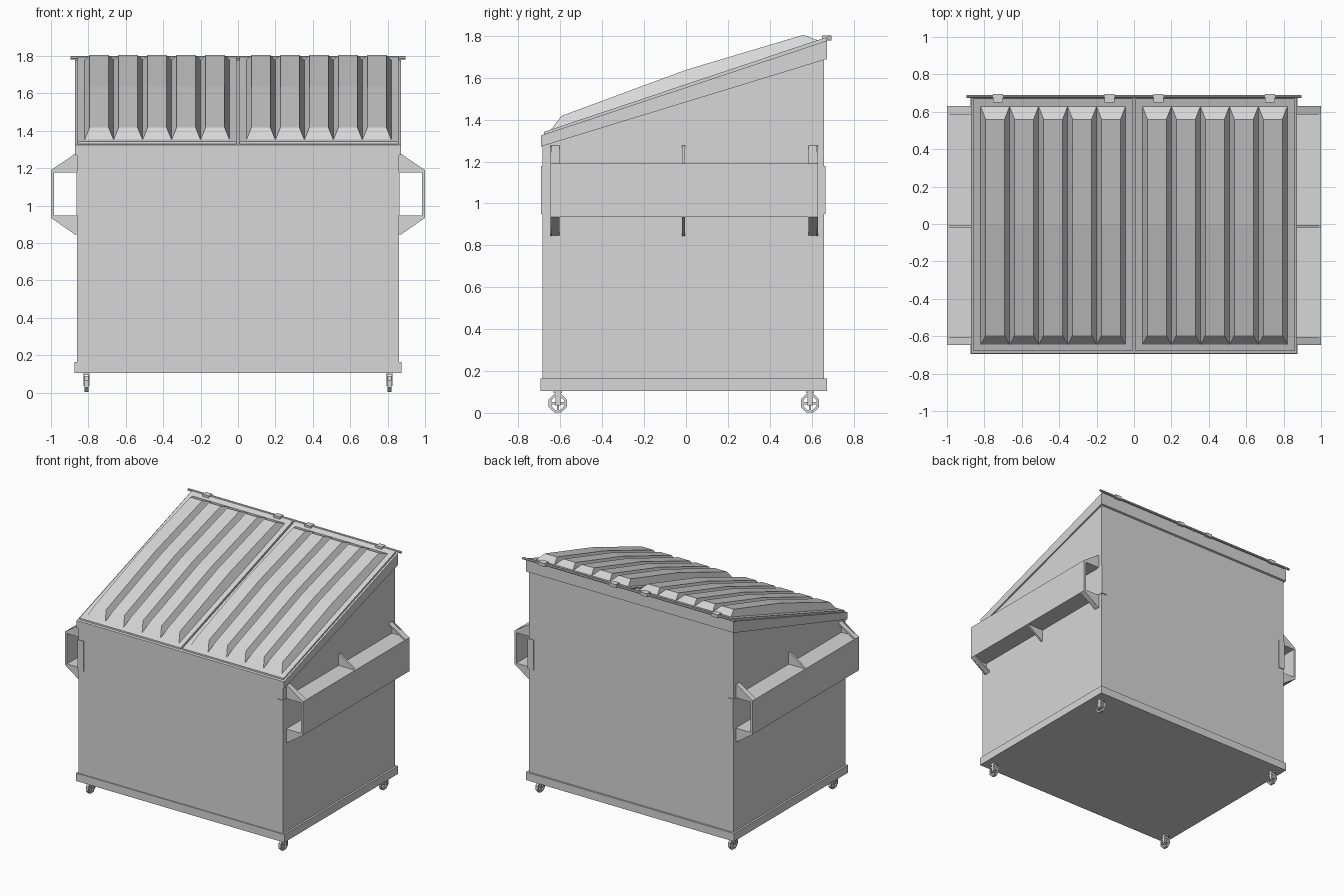
import bpy, bmesh, math

if "Cube" in bpy.data.objects:
    bpy.data.objects.remove(bpy.data.objects["Cube"])

grey = bpy.data.materials.new("light grey steel")
grey.diffuse_color = (0.68, 0.68, 0.68, 1)
grey.use_nodes = True
grey.node_tree.nodes["Principled BSDF"].inputs["Base Color"].default_value = grey.diffuse_color


def make(name, verts, faces):
    me = bpy.data.meshes.new(name)
    bm = bmesh.new()
    vs = [bm.verts.new(v) for v in verts]
    for f in faces:
        bm.faces.new([vs[i] for i in f])
    bmesh.ops.recalc_face_normals(bm, faces=bm.faces[:])
    bm.to_mesh(me)
    bm.free()
    me.materials.append(grey)
    ob = bpy.data.objects.new(name, me)
    bpy.context.collection.objects.link(ob)
    return ob


def prism(name, pts, axis, a, b):
    """Extrude a profile: axis 'x' takes (y, z) points, axis 'y' takes (x, z)."""
    n = len(pts)
    place = (lambda t, p: (t, p[0], p[1])) if axis == 'x' else (lambda t, p: (p[0], t, p[1]))
    verts = [place(t, p) for t in (a, b) for p in pts]
    faces = [list(range(n)), list(range(n, 2 * n))]
    faces += [[i, (i + 1) % n, n + (i + 1) % n, n + i] for i in range(n)]
    return make(name, verts, faces)


def box(name, x, y, z):
    x = sorted(x)
    return prism(name, [(y[0], z[0]), (y[1], z[0]), (y[1], z[1]), (y[0], z[1])], 'x', *x)


def ring(name, x0, x1, cy, cz, r_out, r_in, n):
    verts = []
    for i in range(n):
        a = 2 * math.pi * (i + 0.5) / n
        for x, r in ((x0, r_out), (x1, r_out), (x1, r_in), (x0, r_in)):
            verts.append((x, cy + r * math.cos(a), cz + r * math.sin(a)))
    faces = []
    for i in range(n):
        j = (i + 1) % n
        for k in range(4):
            m = (k + 1) % 4
            faces.append([4 * i + k, 4 * i + m, 4 * j + m, 4 * j + k])
    return make(name, verts, faces)


def lid_z(y):
    return 1.342 + 0.335 * (y + 0.678)


# Bin body, base band and sloping rim
prism("body", [(-0.686, 0.12), (0.66, 0.12), (0.66, 1.72), (-0.686, 1.29)], 'x', -0.86, 0.86)
box("base_band", (-0.875, 0.875), (-0.694, 0.674), (0.105, 0.165))
prism("top_rim", [(-0.692, 1.272), (0.674, 1.69), (0.674, 1.778), (-0.692, 1.325)],
      'x', -0.872, 0.872)

# Two lids with five raised ridges each
for s, side in ((-1, "left"), (1, "right")):
    prism(side + "_lid", [(-0.678, 1.322), (0.67, 1.77), (0.67, lid_z(0.67)), (-0.678, 1.342)],
          'x', s * 0.007, s * 0.858)
    for i in range(5):
        x0 = 0.045 + 0.155 * i
        x1 = x0 + 0.155
        if s < 0:
            x0, x1 = -x1, -x0
        verts = []
        for yb, yt, zt in ((-0.645, -0.595, 1.418), (0.0, 0.0, 1.638), (0.63, 0.56, 1.805)):
            zb = lid_z(yb) - 0.001
            verts += [(x0, yb, zb), (x0 + 0.027, yt, zt), (x1 - 0.027, yt, zt), (x1, yb, zb)]
        faces = [[0, 1, 2, 3], [8, 9, 10, 11]]
        for k in (0, 4):
            faces += [[k + j, k + (j + 1) % 4, k + 4 + (j + 1) % 4, k + 4 + j] for j in range(4)]
        make(side + "_lid_ridge", verts, faces)

# Hinge rod and lid hinges
rod = [(0.682 + 0.009 * math.cos(math.pi * i / 4), 1.79 + 0.009 * math.sin(math.pi * i / 4))
       for i in range(8)]
prism("hinge_rod", rod, 'x', -0.895, 0.895)
for x in (-0.728, -0.13, 0.13, 0.728):
    box("lid_hinge", (x - 0.027, x + 0.027), (0.65, 0.695), (1.778, 1.803))

# Fork pockets with gussets on both sides
for s, side in ((-1, "left"), (1, "right")):
    y0, y1 = -0.648, 0.63
    box(side + "_pocket_outer_plate", (s * 0.985, s * 1.0), (y0, y1), (0.935, 1.19))
    box(side + "_pocket_top_plate", (s * 0.855, s * 0.99), (y0, y1), (1.178, 1.19))
    box(side + "_pocket_bottom_plate", (s * 0.855, s * 0.99), (y0, y1), (0.935, 0.947))
    for zp, zw, d in ((1.19, 1.278, -1), (0.935, 0.845, 1)):
        tri = [(s * 0.858, zp), (s * 1.0, zp), (s * 0.87, zw), (s * 0.858, zw)]
        strap = [(s * 1.0, zp), (s * 0.858, zw), (s * 0.858, zw + d * 0.014),
                 (s * 0.978, zp)]
        for a, b in ((y0, y0 + 0.008), (-0.02, -0.005), (y1 - 0.008, y1)):
            prism(side + "_gusset_web", tri, 'y', a, b)
        for a, b in ((y0, y0 + 0.045), (y1 - 0.045, y1)):
            prism(side + "_gusset_strap", strap, 'y', a, b)
    # Corner reinforcement plates level with the pockets
    box(side + "_front_corner_plate", (s * 0.815, s * 0.864), (-0.692, -0.64), (0.95, 1.18))
    box(side + "_back_corner_plate", (s * 0.815, s * 0.864), (0.62, 0.667), (0.95, 1.18))

# Four casters
for x in (-0.81, 0.81):
    for y in (-0.612, 0.592):
        c = 0.046
        ring("caster_wheel", x - 0.01, x + 0.01, y, c, 0.047, 0.034, 8)
        box("wheel_spoke", (x - 0.006, x + 0.006), (y - 0.037, y + 0.037), (c - 0.005, c + 0.005))
        box("wheel_spoke", (x - 0.006, x + 0.006), (y - 0.005, y + 0.005), (c - 0.037, c + 0.037))
        for t in (-1, 1):
            box("caster_fork", (x + t * 0.011, x + t * 0.016), (y - 0.012, y + 0.012),
                (c - 0.01, 0.1))
        box("caster_mount", (x - 0.016, x + 0.016), (y - 0.02, y + 0.02), (0.094, 0.108))
